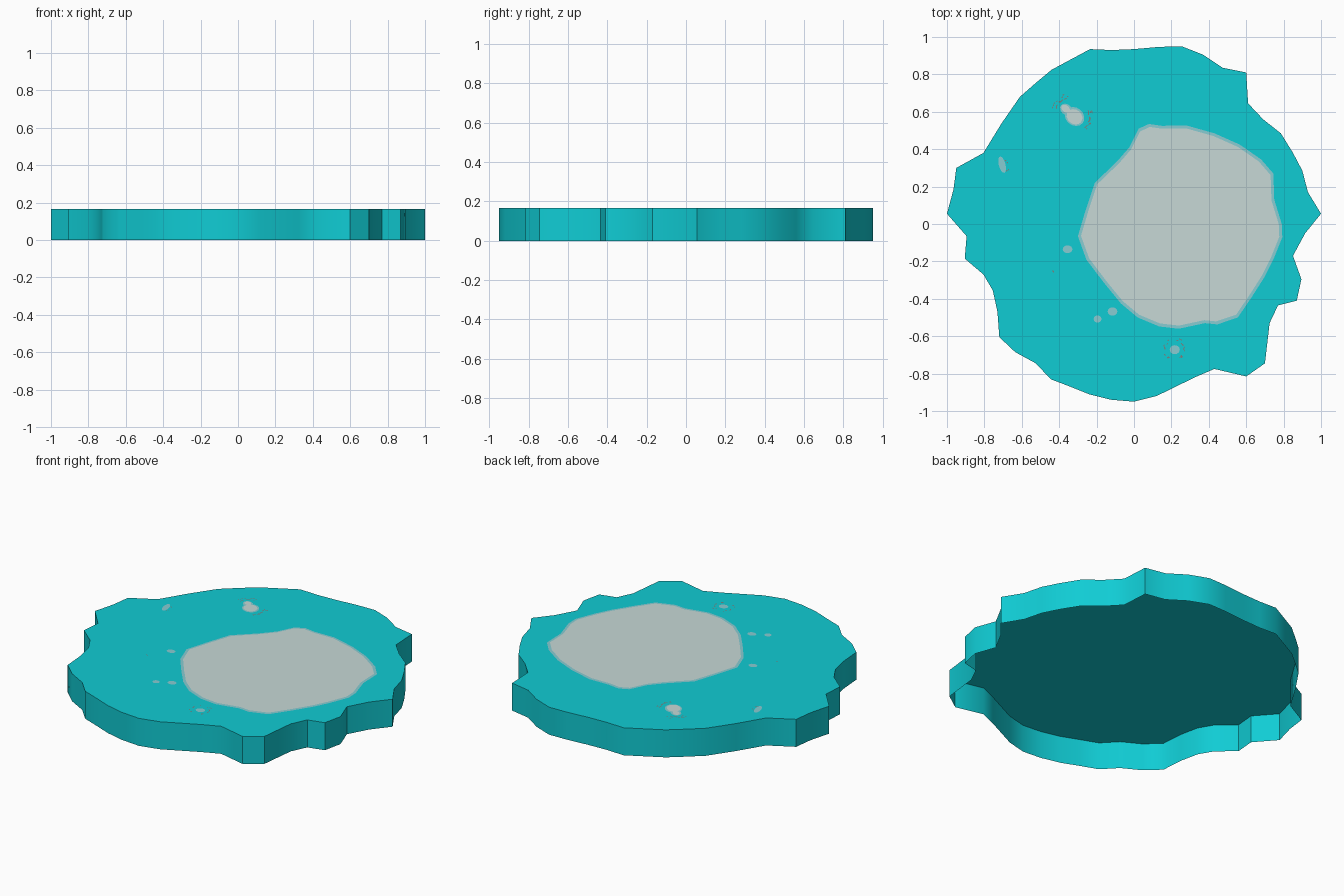
import bpy, bmesh, math, random

if "Cube" in bpy.data.objects:
    bpy.data.objects.remove(bpy.data.objects["Cube"])
random.seed(4)
TOP = 0.167


def material(name, rgb):
    lin = [((c / 255 + 0.055) / 1.055) ** 2.4 for c in rgb]
    m = bpy.data.materials.new(name)
    m.diffuse_color = (*lin, 1)
    m.use_nodes = True
    m.node_tree.nodes["Principled BSDF"].inputs["Base Color"].default_value = m.diffuse_color
    return m


TEAL = material("teal water", (16, 204, 212))
SHORE = material("pale teal shore", (136, 204, 210))
GREY = material("pale grey land", (199, 216, 214))
FLECK = material("brown grey fleck", (120, 130, 128))


def make_object(name, bm, mat):
    mesh = bpy.data.meshes.new(name)
    bm.to_mesh(mesh)
    bm.free()
    mesh.materials.append(mat)
    ob = bpy.data.objects.new(name, mesh)
    bpy.context.collection.objects.link(ob)
    return ob


def add_flat(bm, points, z):
    f = bm.faces.new([bm.verts.new((x, y, z)) for x, y in points])
    f.normal_update()
    if f.normal.z < 0:
        f.normal_flip()
    return f


def ellipse(cx, cy, rx, ry, tilt=0, n=16):
    c, s = math.cos(math.radians(tilt)), math.sin(math.radians(tilt))
    pts = []
    for i in range(n):
        a = 2 * math.pi * i / n
        u, v = rx * math.cos(a), ry * math.sin(a)
        pts.append((cx + u * c - v * s, cy + u * s + v * c))
    return pts


# Ragged outline of the slab, clockwise from the left tip
outline = [
    (-1, .055), (-.965, .185), (-.95, .30), (-.805, .38), (-.71, .535), (-.61, .68),
    (-.53, .75), (-.44, .825), (-.235, .935), (-.12, .93), (0, .935), (.135, .947),
    (.255, .95), (.37, .905), (.475, .835), (.60, .81), (.61, .645), (.69, .56),
    (.785, .485), (.85, .38), (.90, .285), (.93, .17), (1, .055), (.915, -.05),
    (.85, -.17), (.895, -.295), (.87, -.41), (.77, -.435), (.725, -.53), (.70, -.745),
    (.60, -.815), (.43, -.775), (.325, -.82), (.12, -.92), (0, -.95), (-.12, -.94),
    (-.235, -.912), (-.34, -.87), (-.445, -.83), (-.525, -.745), (-.635, -.685),
    (-.72, -.605), (-.73, -.47), (-.755, -.355), (-.805, -.27), (-.905, -.185),
    (-.895, -.065)]

# Slab: top cap with walls dropped to the ground, open underneath
bm = bmesh.new()
cap = add_flat(bm, outline, TOP)
rim = list(cap.edges)
ext = bmesh.ops.extrude_edge_only(bm, edges=rim)
for v in ext["geom"]:
    if isinstance(v, bmesh.types.BMVert):
        v.co.z = 0
bmesh.ops.recalc_face_normals(bm, faces=bm.faces)
cap.normal_update()
if cap.normal.z < 0:
    bmesh.ops.reverse_faces(bm, faces=bm.faces)
slab = make_object("slab", bm, TEAL)
bpy.context.view_layer.objects.active = slab
slab.select_set(True)
bpy.ops.object.shade_smooth_by_angle(angle=math.radians(45))

# Large patch: shore-coloured sheet with a slightly smaller grey sheet on it
patch = [
    (.08, .535), (.15, .525), (.28, .527), (.43, .485), (.565, .425), (.68, .345),
    (.745, .27), (.75, .13), (.79, 0), (.793, -.07), (.745, -.19), (.70, -.28),
    (.63, -.39), (.555, -.50), (.445, -.537), (.38, -.53), (.24, -.56), (.135, -.548),
    (.02, -.50), (-.07, -.425), (-.16, -.315), (-.255, -.19), (-.30, -.065),
    (-.26, .07), (-.21, .22), (-.09, .335), (-.025, .41), (.025, .51)]
bm = bmesh.new()
add_flat(bm, patch, TOP + .0015)
make_object("patch_shore", bm, SHORE)
bm = bmesh.new()
add_flat(bm, [(.25 + (x - .25) * .97, y * .97) for x, y in patch], TOP + .003)
make_object("patch_land", bm, GREY)

# Small islets: x, y, radii, tilt
bm = bmesh.new()
for spot in [(-.355, -.135, .026, .021), (-.115, -.468, .026, .022), (-.195, -.508, .021, .019),
             (.218, -.672, .027, .024), (-.705, .317, .018, .045, 15),
             (-.318, .575, .056, .047, -40), (-.362, .612, .036, .028, -40)]:
    add_flat(bm, ellipse(*spot), TOP + .0015)
make_object("islet_shores", bm, SHORE)
bm = bmesh.new()
for spot in [(-.318, .573, .045, .038, -40), (-.365, .616, .026, .018, -40)]:
    add_flat(bm, ellipse(*spot), TOP + .003)
make_object("islet_land", bm, GREY)

# Tiny flecks scattered along arcs: centre, radius, start and end angle, count
bm = bmesh.new()
for cx, cy, r, a0, a1, n in [(-.33, .585, .105, 100, 165, 16), (-.325, .575, .095, -45, 20, 18),
                             (.218, -.67, .055, -60, 240, 22), (-.705, .31, .035, -60, 60, 4),
                             (-.435, -.255, .004, 0, 360, 2)]:
    for i in range(n):
        a = math.radians(random.uniform(a0, a1))
        d = r * random.uniform(.85, 1.12)
        add_flat(bm, ellipse(cx + d * math.cos(a), cy + d * math.sin(a), .006, .003,
                             math.degrees(a) + 90, 6), TOP + .0015)
make_object("flecks", bm, FLECK)
